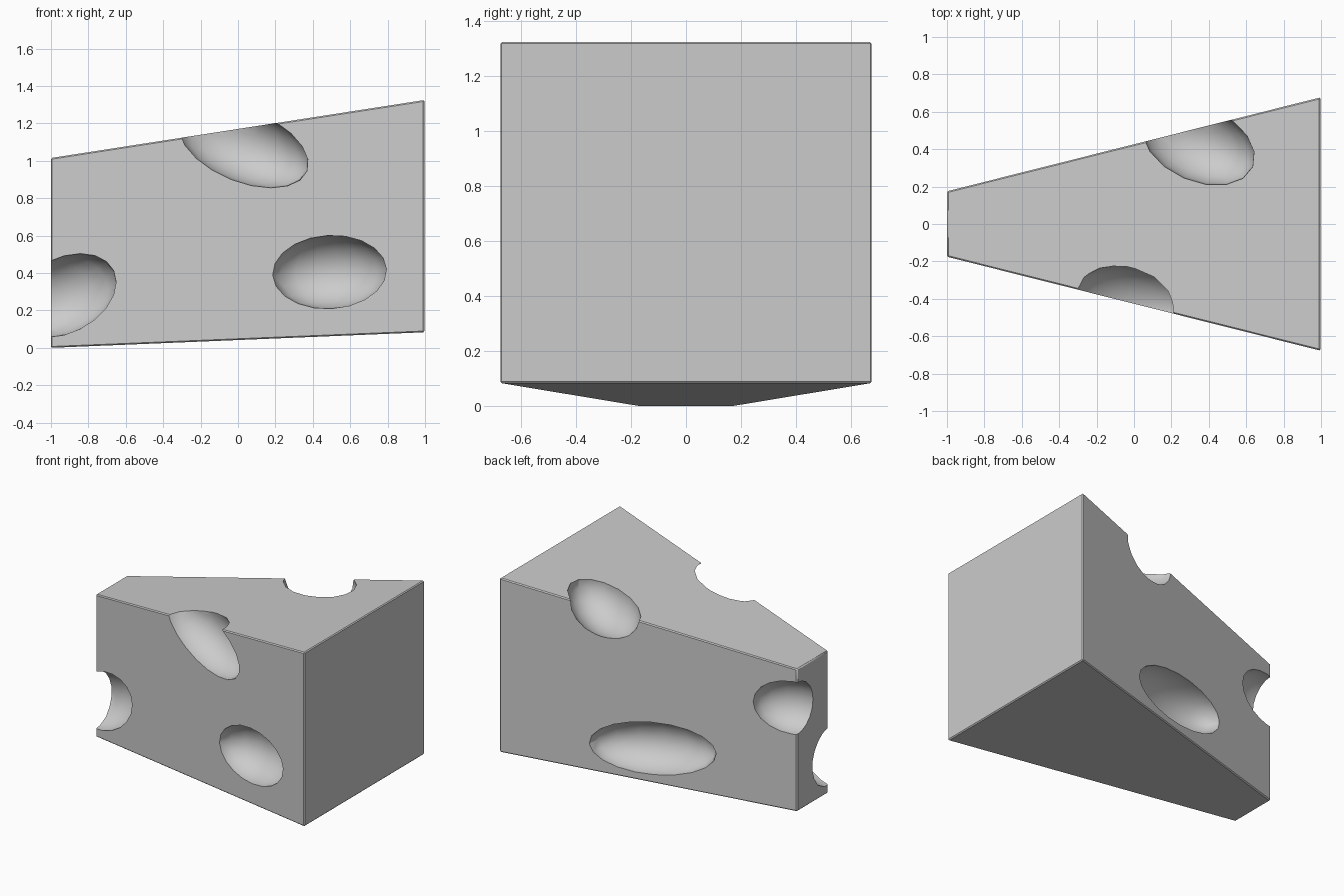
import bpy, bmesh
from math import radians, atan
from mathutils import Matrix, Vector

if "Cube" in bpy.data.objects:
    bpy.data.objects.remove(bpy.data.objects["Cube"])

# Tapered wedge body: (x, half width, bottom z, top z) at each end
bm = bmesh.new()
rings = []
for x, w, z0, z1 in ((-1, 0.175, 0.0, 1.015), (0.997, 0.677, 0.083, 1.325)):
    rings.append([bm.verts.new((x, y, z)) for y, z in ((-w, z0), (w, z0), (w, z1), (-w, z1))])
for i in range(4):
    j = (i + 1) % 4
    bm.faces.new((rings[0][i], rings[0][j], rings[1][j], rings[1][i]))
for r in rings:
    bm.faces.new(r)
bmesh.ops.recalc_face_normals(bm, faces=bm.faces)
bmesh.ops.bevel(bm, geom=list(bm.edges), offset=0.007, segments=1, affect='EDGES')
mesh = bpy.data.meshes.new("cheese_wedge")
bm.to_mesh(mesh)
bm.free()
wedge = bpy.data.objects.new("cheese_wedge", mesh)
bpy.context.collection.objects.link(wedge)


def carve(center, rot, radii):
    """Cut one ellipsoid hollow out of the wedge."""
    b = bmesh.new()
    m = Matrix.Translation(center) @ rot @ Matrix.Diagonal((*radii, 1)) @ Matrix.Scale(1.015, 4)
    bmesh.ops.create_uvsphere(b, u_segments=16, v_segments=10, radius=1, matrix=m)
    for f in b.faces:
        f.smooth = True
    me = bpy.data.meshes.new("hole_cutter")
    b.to_mesh(me)
    b.free()
    cutter = bpy.data.objects.new("hole_cutter", me)
    bpy.context.collection.objects.link(cutter)
    cutter.hide_render = True
    mod = wedge.modifiers.new("hole", 'BOOLEAN')
    mod.operation = 'DIFFERENCE'
    mod.solver = 'EXACT'
    mod.object = cutter
    bpy.context.view_layer.objects.active = wedge
    bpy.ops.object.modifier_apply(modifier=mod.name)
    bpy.data.objects.remove(cutter)


# Hollows in the slanted sides: side, x, z, long, deep, high radius, tilt
side_holes = (
    (-1, 0.03, 1.08, 0.37, 0.20, 0.19, -21),
    (-1, 0.49, 0.405, 0.31, 0.20, 0.193, 3),
    (-1, -0.93, 0.28, 0.30, 0.19, 0.197, 26),
    (1, -0.03, 0.285, 0.435, 0.20, 0.183, -5),
    (1, -0.97, 0.735, 0.27, 0.18, 0.185, 0),
)
for s, x, z, a, d, h, tilt in side_holes:
    rot = Matrix.Rotation(s * atan(0.25), 4, 'Z') @ Matrix.Rotation(-radians(tilt), 4, 'Y')
    carve(Vector((x, s * (0.425 + 0.25 * x), z)), rot, (a, d, h))

# Hollow in the top at the back edge
rot = Matrix.Rotation(-atan(0.155), 4, 'Y') @ Matrix.Rotation(radians(-23), 4, 'Z')
carve(Vector((0.345, 0.43, 1.22)), rot, (0.315, 0.198, 0.2))

# Smooth hollows, sharp rims
bpy.ops.object.select_all(action='DESELECT')
wedge.select_set(True)
bpy.context.view_layer.objects.active = wedge
bpy.ops.object.shade_smooth_by_angle(angle=radians(32))
